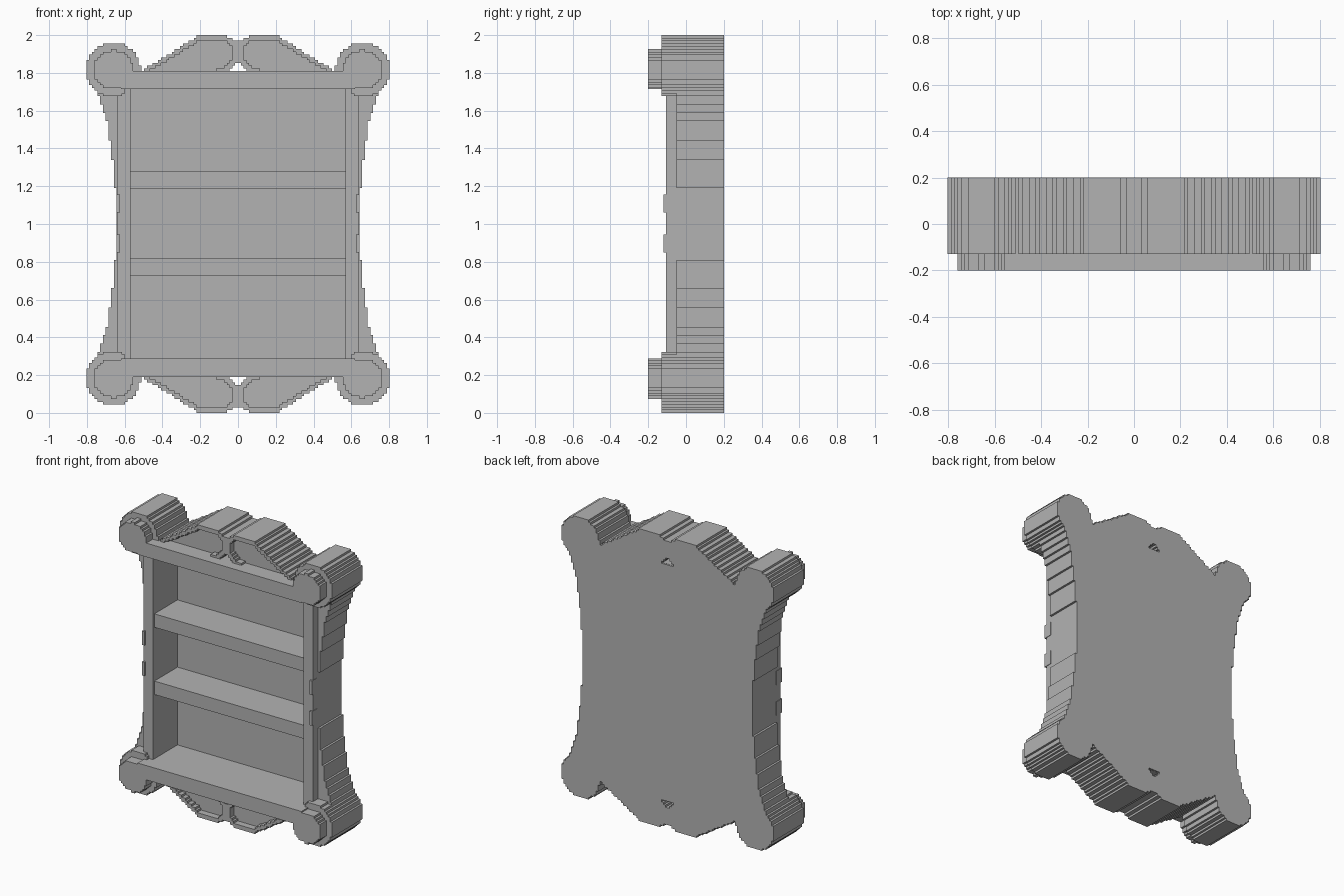
import bpy, bmesh, math

if "Cube" in bpy.data.objects:
    bpy.data.objects.remove(bpy.data.objects["Cube"], do_unlink=True)

grey = bpy.data.materials.new("plain_grey")
grey.use_nodes = True
grey.diffuse_color = (0.45, 0.45, 0.45, 1)
grey.node_tree.nodes["Principled BSDF"].inputs["Base Color"].default_value = (0.45, 0.45, 0.45, 1)

STEP_X, STEP_Z = 0.803 / 55, 1 / 68   # size of the stair steps
BACK = 0.2
LOBE = (0.66, 0.817)                  # corner lobe centre, from the middle


def finish(name, bm):
    mesh = bpy.data.meshes.new(name)
    bm.to_mesh(mesh)
    bm.free()
    mesh.materials.append(grey)
    obj = bpy.data.objects.new(name, mesh)
    bpy.context.collection.objects.link(obj)
    return obj


def box(name, x, y, z):
    bm = bmesh.new()
    bmesh.ops.create_cube(bm, size=1)
    for v in bm.verts:
        v.co = [r[0] if c < 0 else r[1] for c, r in zip(v.co, (x, y, z))]
    return finish(name, bm)


def stepped(name, front, back):
    """Stair-stepped relief; front(u, v) gives the front y, or None if empty."""
    cells = {}
    for i in range(-55, 55):
        for k in range(-68, 68):
            y = front(abs(i + 0.5) * STEP_X, abs(k + 0.5) * STEP_Z)
            if y is not None:
                cells[i, k] = y
    bm, verts = bmesh.new(), {}

    def vert(p, y):
        key = (p, y)
        if key not in verts:
            verts[key] = bm.verts.new((p[0] * STEP_X, y, 1 + p[1] * STEP_Z))
        return verts[key]

    for (i, k), y in cells.items():
        c = [(i, k), (i + 1, k), (i + 1, k + 1), (i, k + 1)]
        bm.faces.new([vert(p, y) for p in c])
        bm.faces.new([vert(p, back) for p in reversed(c)])
        # Walls towards lower neighbours
        for n, (di, dk) in enumerate(((0, -1), (1, 0), (0, 1), (-1, 0))):
            low = cells.get((i + di, k + dk), back)
            if low > y:
                p, q = c[n], c[(n + 1) % 4]
                bm.faces.new((vert(p, y), vert(p, low), vert(q, low), vert(q, y)))
    bmesh.ops.dissolve_limit(bm, angle_limit=math.radians(1),
                             verts=bm.verts, edges=bm.edges)
    return finish(name, bm)


def in_poly(u, v, pts):
    inside = False
    for (x0, y0), (x1, y1) in zip(pts, pts[1:] + pts[:1]):
        if (y0 > v) != (y1 > v) and u < x0 + (v - y0) / (y1 - y0) * (x1 - x0):
            inside = not inside
    return inside


# Quarter outlines: crest, its sunken scroll panel, and the waisted sides
crest = [(-0.1, 0.8), (0.51, 0.8), (0.5, 0.825), (0.386, 0.883), (0.307, 0.938),
         (0.2, 1.001), (0.07, 1.001), (0.03, 0.978), (-0.1, 0.972)]
scroll = [(0.11, 0.8), (0.465, 0.8), (0.46, 0.822), (0.38, 0.862), (0.28, 0.925),
          (0.2, 0.972), (0.08, 0.972), (0.035, 0.945), (0.025, 0.91),
          (0.04, 0.86), (0.07, 0.83), (0.11, 0.818)]
side = [(0, 0.637), (0.14, 0.637), (0.2, 0.652), (0.36, 0.667), (0.53, 0.69),
        (0.62, 0.72), (0.68, 0.74), (0.82, 0.74)]


def side_width(v):
    for (v0, w0), (v1, w1) in zip(side, side[1:]):
        if v <= v1:
            return w0 + (w1 - w0) * (v - v0) / (v1 - v0)
    return 0


def body_front(u, v):
    if u < 0.6 and v < 0.76:
        return 0.16                                   # back of the cupboard
    if v > 0.81 and u < 0.045 * (0.87 - v) / 0.06:
        return None                                   # pierced triangle
    if math.dist((u, v), LOBE) < 0.143:
        return -0.13                                  # corner lobe
    if in_poly(u, v, crest):
        return -0.085 if in_poly(u, v, scroll) else -0.13
    if v < 0.81 and u < side_width(v):
        return -0.05                                  # side wing
    return None


stepped("carved_body", body_front, BACK)
stepped("corner_discs",
        lambda u, v: -0.2 if math.dist((u, v), LOBE) < 0.103 else None, -0.12)

# Rails, stiles and small side studs
for name, z in (("bottom_rail", (0.19, 0.288)), ("top_rail", (1.715, 1.81))):
    box(name, (-0.62, 0.62), (-0.2, 0.19), z)
for name, s in (("left", 1), ("right", -1)):
    box(name + "_stile", sorted((0.57 * s, 0.64 * s)), (-0.105, 0.17), (0.27, 1.73))
    for label, z in (("lower", 0.85), ("upper", 1.06)):
        box(f"{name}_{label}_stud", sorted((0.625 * s, 0.643 * s)),
            (-0.12, -0.06), (z, z + 0.095))

# Shelves
for name, z in (("lower_shelf", 0.728), ("upper_shelf", 1.188)):
    box(name, (-0.58, 0.58), (-0.09, 0.17), (z, z + 0.092))
